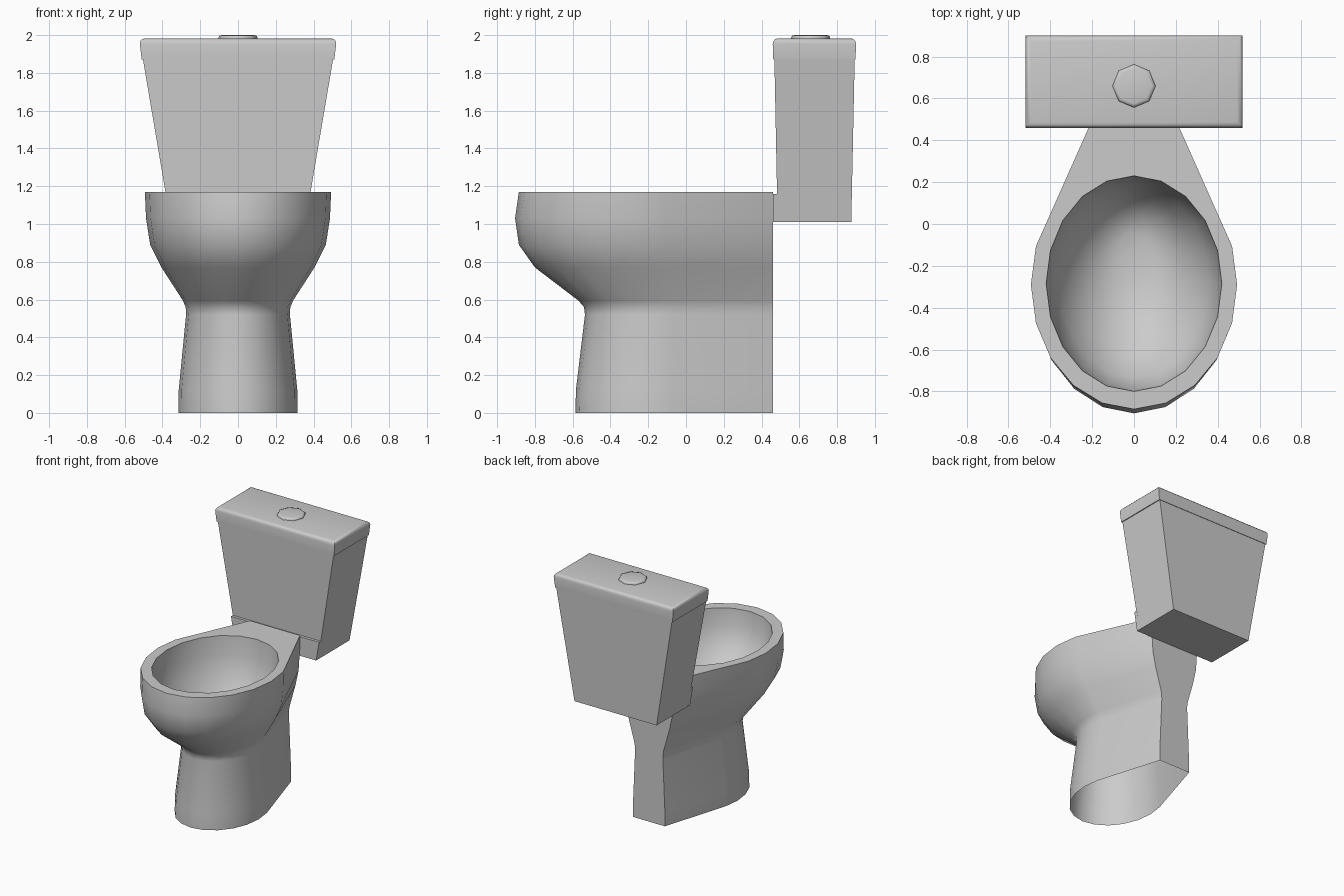
import bpy, bmesh, math

if "Cube" in bpy.data.objects:
    bpy.data.objects.remove(bpy.data.objects["Cube"])


def finish(bm, name, angle=50):
    bmesh.ops.recalc_face_normals(bm, faces=bm.faces[:])
    mesh = bpy.data.meshes.new(name)
    bm.to_mesh(mesh)
    bm.free()
    ob = bpy.data.objects.new(name, mesh)
    bpy.context.collection.objects.link(ob)
    bpy.ops.object.select_all(action='DESELECT')
    ob.select_set(True)
    bpy.context.view_layer.objects.active = ob
    bpy.ops.object.shade_smooth_by_angle(angle=math.radians(angle))
    return ob


def loft(bm, rings):
    """Skin a list of equal-length closed rings and return their vertices."""
    loops = [[bm.verts.new(p) for p in r] for r in rings]
    for a, b in zip(loops, loops[1:]):
        n = len(a)
        for i in range(n):
            j = (i + 1) % n
            bm.faces.new((a[i], a[j], b[j], b[i]))
    return loops


def ellipse(rx, front, c, z, steps):
    ry = c - front
    return [(rx * math.sin(math.radians(18 * k)),
             c - ry * math.cos(math.radians(18 * k)), z) for k in steps]


def outer_ring(z, rx, front, c):
    # rounded front, straight sides converging on a narrow flat back
    back = 0.44 * rx
    return ellipse(rx, front, c, z, range(-6, 7)) + [(back, 0.46, z), (-back, 0.46, z)]


def frustum(name, bottom, top, bevel=0.0):
    """Tapered box; bottom and top are (half width, y0, y1, z)."""
    bm = bmesh.new()
    loops = loft(bm, [[(-w, y0, z), (w, y0, z), (w, y1, z), (-w, y1, z)]
                      for w, y0, y1, z in (bottom, top)])
    bm.faces.new(loops[0])
    lid = bm.faces.new(loops[1])
    if bevel:
        bmesh.ops.bevel(bm, geom=list(lid.edges), offset=bevel, segments=3,
                        profile=0.5, affect='EDGES')
    return finish(bm, name, 35)


# bowl and pedestal: one outer shell, flat rim and inner basin
bm = bmesh.new()
outer = loft(bm, [outer_ring(*r) for r in (
    (0.00, 0.315, -0.585, -0.19), (0.12, 0.314, -0.583, -0.19),
    (0.52, 0.275, -0.535, -0.17), (0.56, 0.277, -0.54, -0.175),
    (0.595, 0.292, -0.57, -0.185), (0.77, 0.405, -0.80, -0.25),
    (0.89, 0.465, -0.885, -0.28), (1.03, 0.487, -0.905, -0.29),
    (1.17, 0.493, -0.885, -0.29))])
inner = loft(bm, [ellipse(rx, f, (f + b) / 2, z, range(20)) for z, rx, f, b in (
    (1.17, 0.42, -0.80, 0.23), (1.03, 0.405, -0.79, 0.22),
    (0.90, 0.36, -0.735, 0.19), (0.78, 0.28, -0.62, 0.13),
    (0.69, 0.18, -0.46, 0.06), (0.65, 0.08, -0.30, -0.04))])
bm.faces.new(inner[-1])
rim = [bm.edges.get((l[i - 1], l[i])) for l in (outer[-1], inner[0]) for i in range(len(l))]
bmesh.ops.triangle_fill(bm, use_beauty=True, edges=rim)
finish(bm, "bowl")

# cistern, its mounting strip and lid
frustum("tank", (0.357, 0.485, 0.875, 1.01), (0.503, 0.468, 0.893, 1.87))
frustum("tank_mount", (0.357, 0.46, 0.49, 1.01), (0.383, 0.46, 0.49, 1.16))
frustum("tank_lid", (0.51, 0.462, 0.897, 1.87), (0.523, 0.458, 0.902, 1.983), 0.03)

# flush button
bm = bmesh.new()
rings = loft(bm, [[(r * math.cos(math.tau * k / 8), 0.66 + r * math.sin(math.tau * k / 8), z)
                   for k in range(8)]
                  for r, z in ((0.103, 1.97), (0.103, 1.988), (0.098, 1.997), (0.085, 2.0))])
bm.faces.new(rings[0])
bm.faces.new(rings[-1])
finish(bm, "flush_button")
